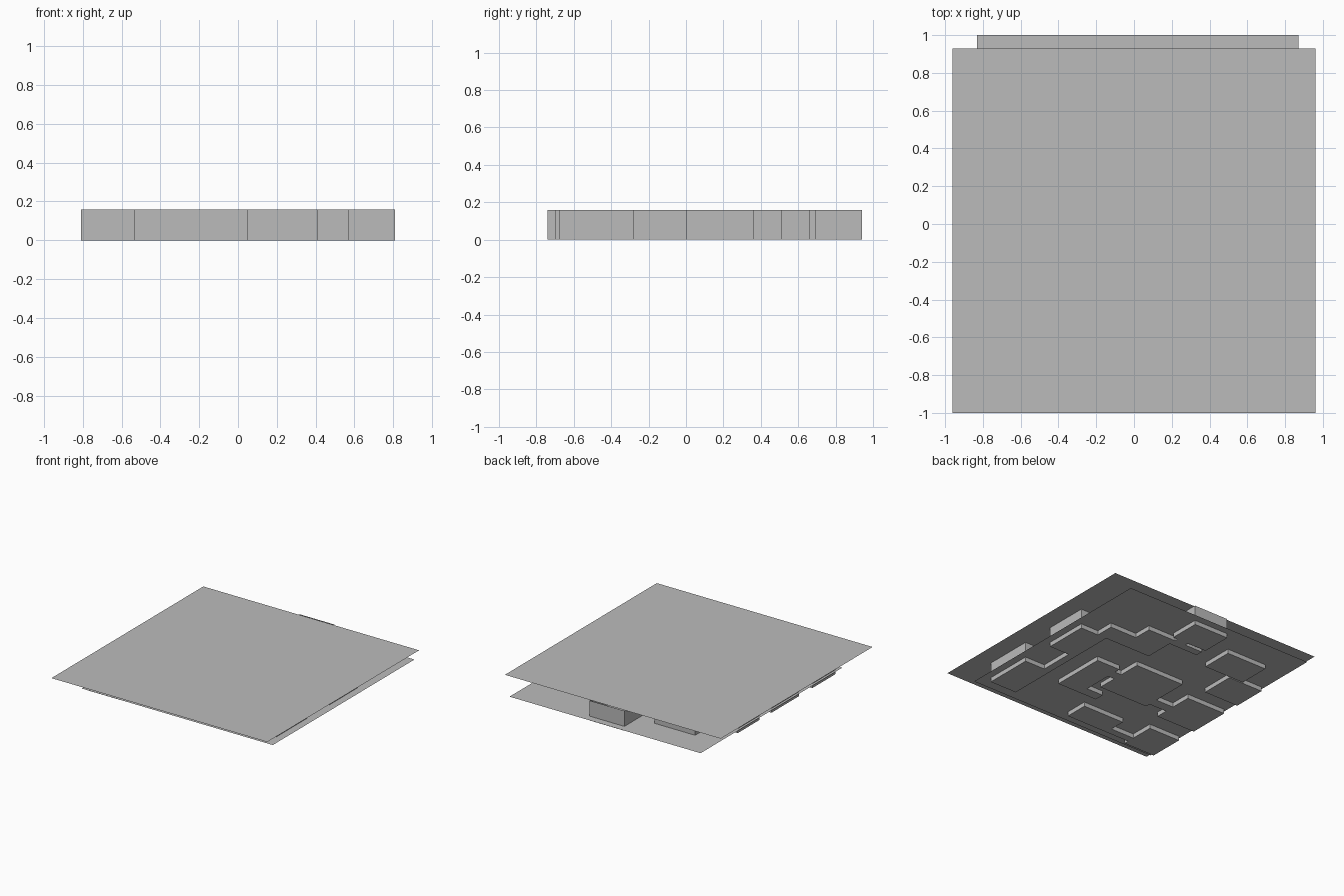
import bpy, bmesh

if "Cube" in bpy.data.objects:
    bpy.data.objects.remove(bpy.data.objects["Cube"])

WALL_TOP, FLOOR_Z = 0.16, 0.035

grey = bpy.data.materials.new("plain grey")
grey.diffuse_color = (0.5, 0.5, 0.5, 1)
grey.use_nodes = True
grey.node_tree.nodes["Principled BSDF"].inputs["Base Color"].default_value = grey.diffuse_color


def finish(bm, name):
    mesh = bpy.data.meshes.new(name)
    bm.to_mesh(mesh)
    bm.free()
    mesh.materials.append(grey)
    obj = bpy.data.objects.new(name, mesh)
    bpy.context.collection.objects.link(obj)
    return obj


def sheet(name, x0, x1, y0, y1, z):
    bm = bmesh.new()
    bm.faces.new([bm.verts.new(p) for p in
                  ((x0, y0, z), (x1, y0, z), (x1, y1, z), (x0, y1, z))])
    finish(bm, name)


# Wide ceiling sheet and smaller floor sheet
sheet("ceiling", -0.96, 0.96, -1.0, 0.93, WALL_TOP)
sheet("floor", -0.83, 0.87, -0.80, 1.0, FLOOR_Z)

# Room and passage footprints: x0, x1, y0, y1
rooms = [
    (0.57, 0.81, -0.68, -0.28),   # right front
    (0.57, 0.81, 0.00, 0.36),     # right middle
    (0.41, 0.65, 0.36, 0.51),     # right back
    (0.16, 0.41, 0.36, 0.66),     # back inner
    (-0.11, 0.20, 0.69, 0.94),    # back
    (-0.62, -0.26, 0.51, 0.77),   # left back
    (-0.81, -0.50, 0.22, 0.50),   # left upper
    (-0.81, -0.46, -0.28, 0.07),  # left middle
    (-0.81, -0.53, -0.74, -0.45), # left front
    (-0.32, 0.05, -0.70, -0.51),  # front
    (0.20, 0.41, -0.38, 0.07),    # right inner
    (-0.30, 0.14, -0.22, 0.20),   # centre
]
passages = [
    (-0.53, -0.32, -0.70, -0.64),
    (0.05, 0.20, -0.38, -0.30),
    (0.57, 0.63, -0.28, 0.00),
    (-0.10, 0.16, 0.60, 0.66),
    (0.06, 0.16, 0.66, 0.69),
    (-0.46, -0.30, -0.18, -0.10),
    (0.14, 0.20, -0.06, 0.02),
]
plan = rooms + passages

# Merge the footprints on a shared grid, keeping only outside walls and undersides
xs = sorted({v for r in plan for v in r[:2]})
ys = sorted({v for r in plan for v in r[2:]})


def filled(i, j):
    if not (0 <= i < len(xs) - 1 and 0 <= j < len(ys) - 1):
        return False
    cx, cy = (xs[i] + xs[i + 1]) / 2, (ys[j] + ys[j + 1]) / 2
    return any(r[0] < cx < r[1] and r[2] < cy < r[3] for r in plan)


bm = bmesh.new()
for i in range(len(xs) - 1):
    for j in range(len(ys) - 1):
        if not filled(i, j):
            continue
        c = [(xs[i], ys[j]), (xs[i + 1], ys[j]),
             (xs[i + 1], ys[j + 1]), (xs[i], ys[j + 1])]
        bm.faces.new([bm.verts.new((x, y, 0)) for x, y in reversed(c)])
        for k, (di, dj) in enumerate(((0, -1), (1, 0), (0, 1), (-1, 0))):
            if not filled(i + di, j + dj):
                a, b = c[k], c[(k + 1) % 4]
                bm.faces.new([bm.verts.new(p) for p in (
                    (*a, 0), (*b, 0), (*b, WALL_TOP), (*a, WALL_TOP))])
bmesh.ops.remove_doubles(bm, verts=bm.verts, dist=0.0005)
bmesh.ops.dissolve_limit(bm, angle_limit=0.01, verts=bm.verts, edges=bm.edges)
finish(bm, "room_walls")
